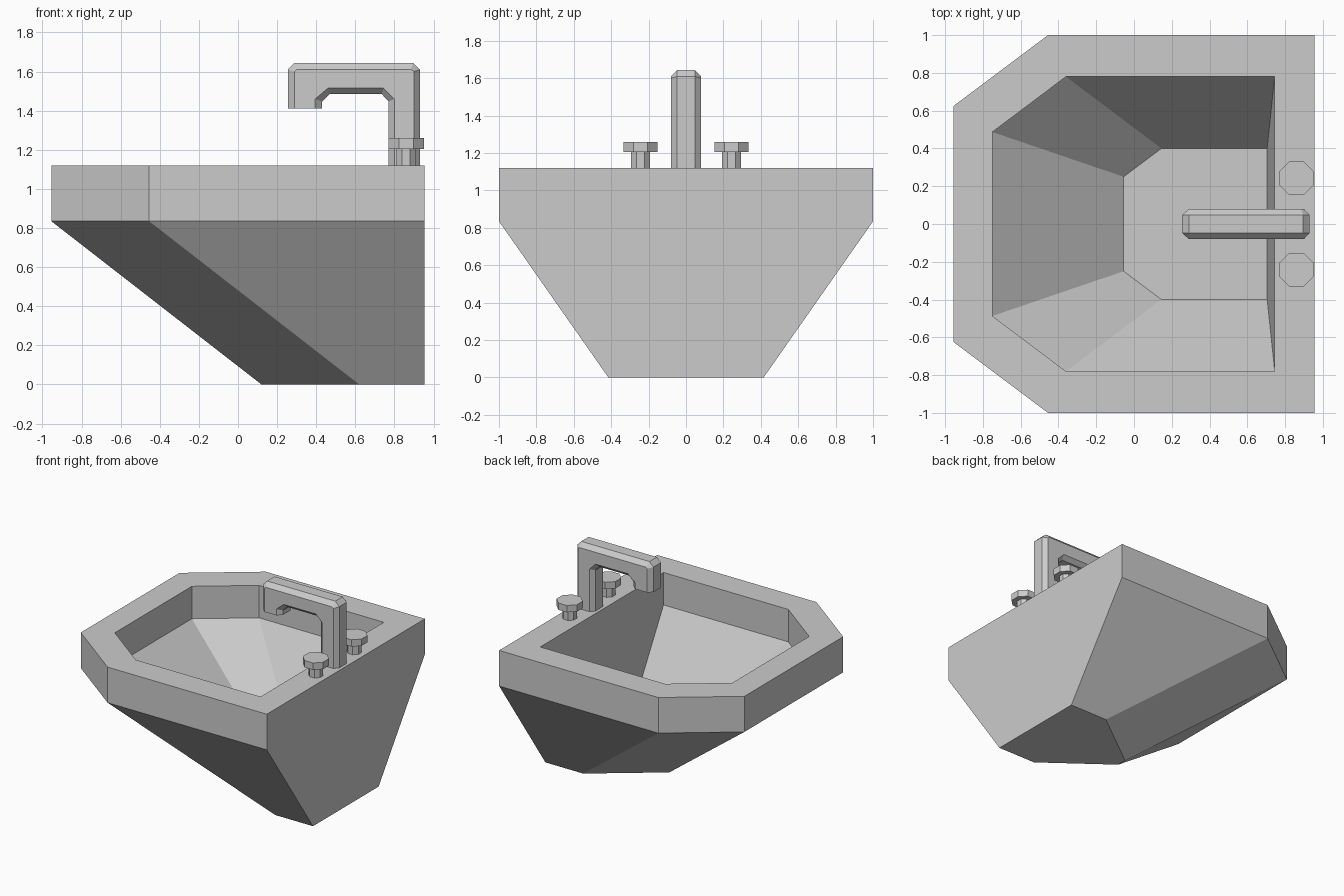
import bpy, bmesh, math

if "Cube" in bpy.data.objects:
    bpy.data.objects.remove(bpy.data.objects["Cube"])


def loft(name, rings):
    """Bridge matching closed rings of points and cap both ends."""
    bm = bmesh.new()
    loops = [[bm.verts.new(p) for p in r] for r in rings]
    n = len(loops[0])
    for a, b in zip(loops, loops[1:]):
        for i in range(n):
            j = (i + 1) % n
            bm.faces.new((a[i], a[j], b[j], b[i]))
    bm.faces.new(loops[0][::-1])
    bm.faces.new(loops[-1])
    bmesh.ops.recalc_face_normals(bm, faces=bm.faces)
    me = bpy.data.meshes.new(name)
    bm.to_mesh(me)
    bm.free()
    ob = bpy.data.objects.new(name, me)
    bpy.context.collection.objects.link(ob)
    return ob


def hexa(front, mid, back, yf, y, z):
    """Rectangle with the two -x corners cut off."""
    half = [(back, y, z), (mid, y, z), (front, yf, z)]
    return half + [(a, -b, c) for a, b, c in reversed(half)]


def octagon(x, y, z, apothem):
    r = apothem / math.cos(math.pi / 8)
    angles = [math.pi / 8 + i * math.pi / 4 for i in range(8)]
    return [(x + r * math.cos(t), y + r * math.sin(t), z) for t in angles]


# Basin: foot, rim band, then down inside the bowl to its floor
loft("basin", [
    hexa(0.12, 0.62, 0.955, 0.04, 0.415, 0.0),
    hexa(-0.955, -0.455, 0.955, 0.625, 1.0, 0.835),
    hexa(-0.955, -0.455, 0.955, 0.625, 1.0, 1.12),
    hexa(-0.75, -0.36, 0.745, 0.487, 0.78, 1.12),
    hexa(-0.75, -0.36, 0.745, 0.487, 0.78, 0.86),
    hexa(-0.055, 0.145, 0.705, 0.25, 0.40, 0.325),
])

# Faucet: chamfered section swept over the arch
# each station: outer edge, outer side edge, inner side edge, inner edge (x, z)
stations = [
    ((0.93, 1.12), (0.90, 1.12), (0.80, 1.12), (0.77, 1.12)),
    ((0.93, 1.61), (0.90, 1.60), (0.80, 1.46), (0.77, 1.447)),
    ((0.895, 1.645), (0.885, 1.61), (0.745, 1.515), (0.735, 1.485)),
    ((0.29, 1.645), (0.30, 1.61), (0.46, 1.515), (0.47, 1.485)),
    ((0.255, 1.61), (0.29, 1.60), (0.395, 1.46), (0.43, 1.447)),
    ((0.255, 1.41), (0.29, 1.41), (0.395, 1.41), (0.43, 1.41)),
]
widths = (0.047, 0.08, 0.08, 0.047)
rings = []
for st in stations:
    side = [(x, w, z) for (x, z), w in zip(st, widths)]
    rings.append(side + [(x, -y, z) for x, y, z in reversed(side)])
loft("faucet", rings)

# Tap handles: octagonal stem with a wider cap
for label, y in (("front", -0.243), ("back", 0.243)):
    loft(label + "_tap_handle", [
        octagon(0.86, y, z, r) for z, r in
        ((1.12, 0.05), (1.205, 0.05), (1.205, 0.09), (1.26, 0.09))
    ])
